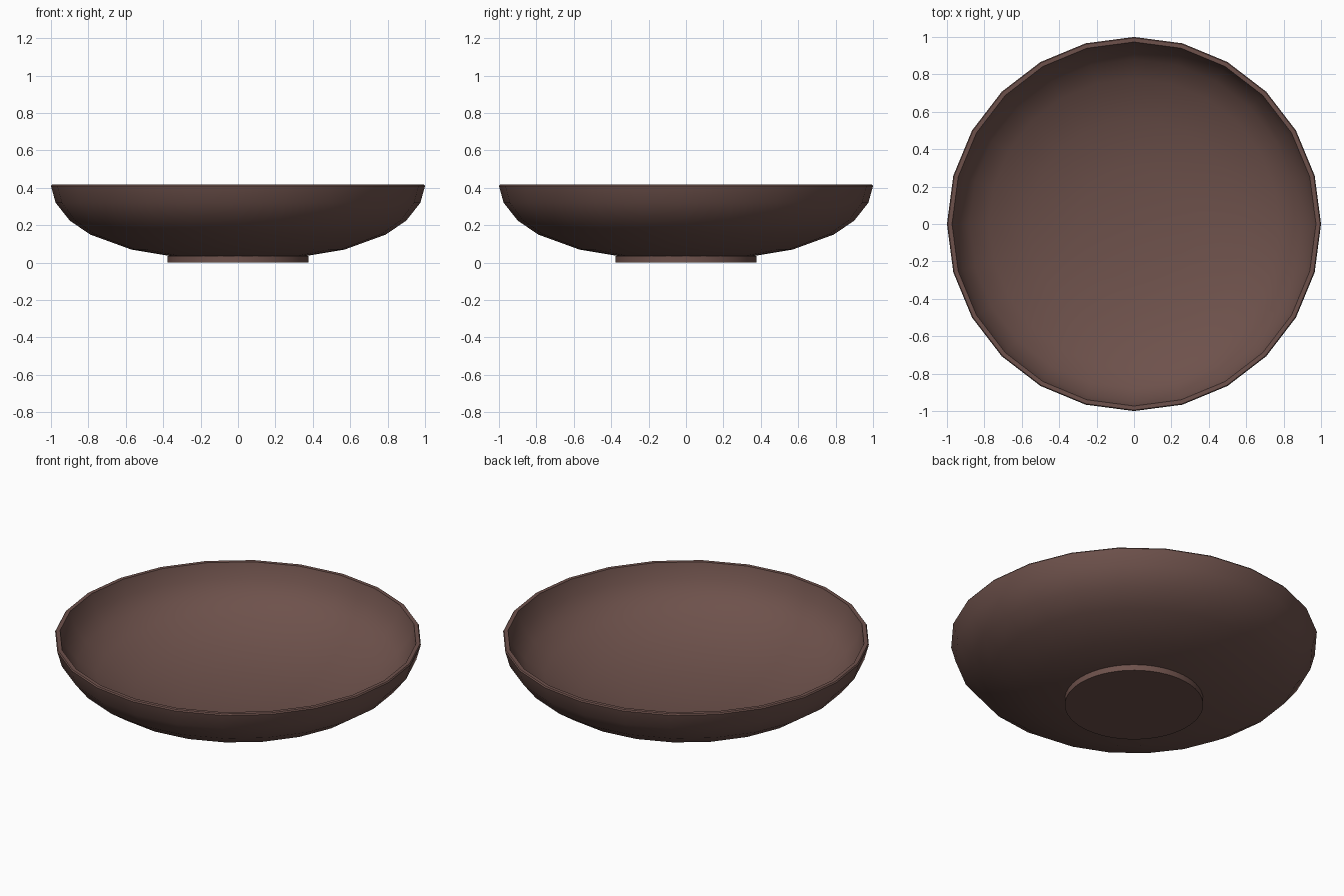
import bpy, bmesh, math

if "Cube" in bpy.data.objects:
    bpy.data.objects.remove(bpy.data.objects["Cube"])

brown = bpy.data.materials.new("dark_brown")
brown.diffuse_color = (0.155, 0.083, 0.071, 1)
brown.use_nodes = True
brown.node_tree.nodes["Principled BSDF"].inputs["Base Color"].default_value = brown.diffuse_color


def lathe(name, profile, sides, angle):
    """Revolve an (r, z) profile around z; r = 0 ends become poles."""
    bm = bmesh.new()
    rings = []
    for r, z in profile:
        if r == 0:
            rings.append([bm.verts.new((0, 0, z))] * sides)
        else:
            rings.append([bm.verts.new((r * math.cos(2 * math.pi * i / sides),
                                        r * math.sin(2 * math.pi * i / sides), z))
                          for i in range(sides)])
    for a, b in zip(rings, rings[1:]):
        for i in range(sides):
            j = (i + 1) % sides
            bm.faces.new(list(dict.fromkeys((a[i], a[j], b[j], b[i]))))
    bmesh.ops.recalc_face_normals(bm, faces=bm.faces)
    mesh = bpy.data.meshes.new(name)
    bm.to_mesh(mesh)
    bm.free()
    mesh.materials.append(brown)
    ob = bpy.data.objects.new(name, mesh)
    bpy.context.collection.objects.link(ob)
    bpy.context.view_layer.objects.active = ob
    ob.select_set(True)
    bpy.ops.object.shade_smooth_by_angle(angle=math.radians(angle))
    ob.select_set(False)
    return ob


# Shallow bowl: outer wall, thin rim, inner wall
lathe("bowl", [(0, 0.015), (0.30, 0.025), (0.57, 0.07), (0.79, 0.15), (0.90, 0.225),
               (0.975, 0.32), (1.0, 0.41), (0.995, 0.417), (0.973, 0.417),
               (0.948, 0.33), (0.88, 0.245), (0.775, 0.175), (0.56, 0.096),
               (0.30, 0.053), (0, 0.041)], 24, 40)

# Round foot disc under the bowl
lathe("foot", [(0, 0), (0.377, 0), (0.377, 0.035), (0, 0.035)], 64, 30)
